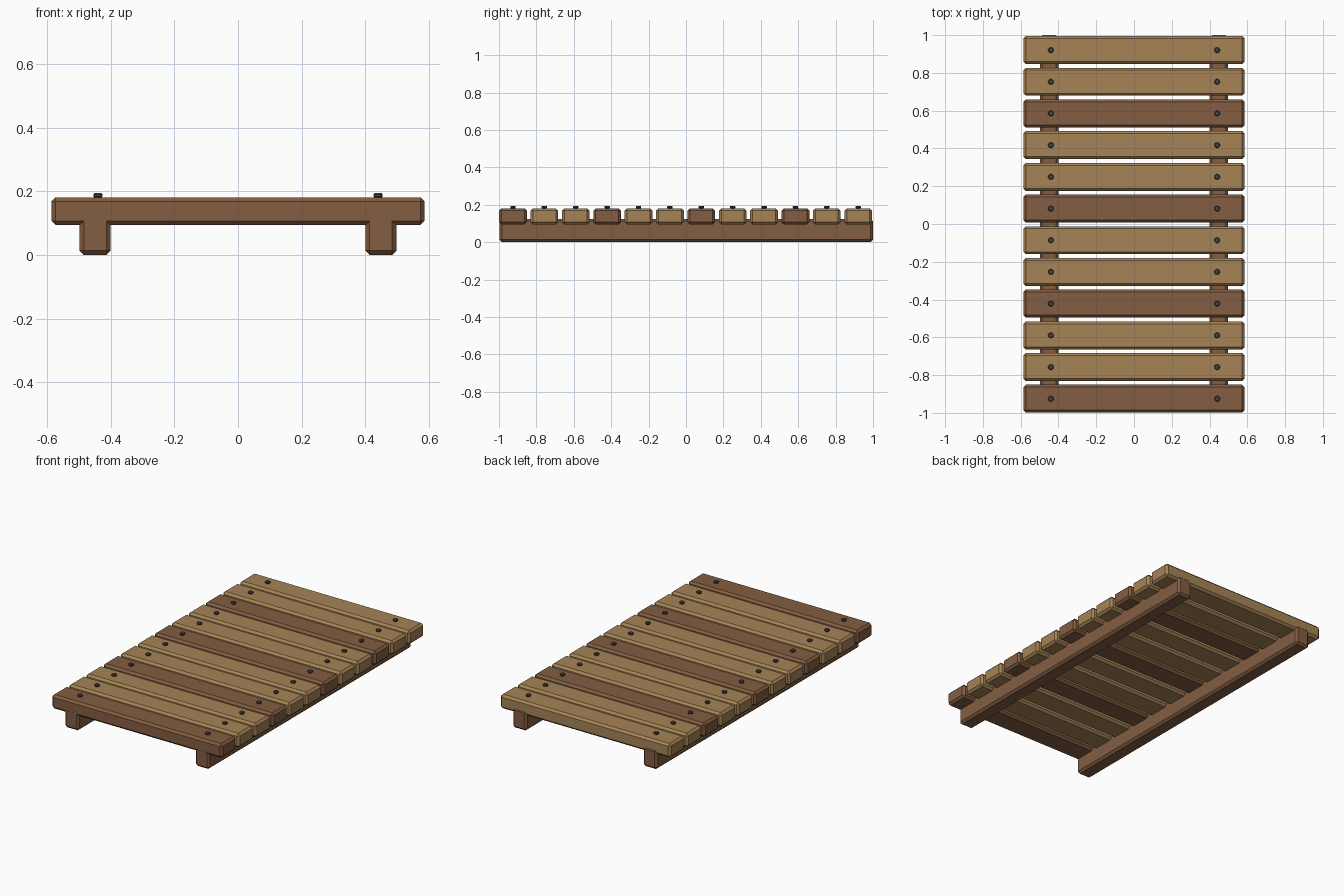
import bpy, bmesh
from mathutils import Matrix

if "Cube" in bpy.data.objects:
    bpy.data.objects.remove(bpy.data.objects["Cube"])


def material(name, rgb):
    m = bpy.data.materials.new(name)
    m.diffuse_color = (*rgb, 1)
    m.use_nodes = True
    m.node_tree.nodes["Principled BSDF"].inputs["Base Color"].default_value = m.diffuse_color
    return m


BROWN = material("brown_wood", (0.23, 0.11, 0.054))
TAN = material("tan_wood", (0.38, 0.23, 0.093))
IRON = material("dark_iron", (0.06, 0.06, 0.065))


def finish(name, bm, bevel, mat, loc):
    bmesh.ops.bevel(bm, geom=bm.edges[:], offset=bevel, segments=1,
                    profile=0.5, affect='EDGES')
    mesh = bpy.data.meshes.new(name)
    bm.to_mesh(mesh)
    bm.free()
    mesh.materials.append(mat)
    ob = bpy.data.objects.new(name, mesh)
    ob.location = loc
    bpy.context.collection.objects.link(ob)


def beam(name, size, loc, mat, bevel=0.013):
    bm = bmesh.new()
    bmesh.ops.create_cube(bm, size=1, matrix=Matrix.Diagonal((*size, 1)))
    finish(name, bm, bevel, mat, loc)


def bolt(name, loc):
    bm = bmesh.new()
    bmesh.ops.create_cone(bm, cap_ends=True, segments=8, radius1=0.016,
                          radius2=0.016, depth=0.014)
    finish(name, bm, 0.004, IRON, loc)


# Two long rails under the deck
for side, s in (("left", -1), ("right", 1)):
    beam(f"rail_{side}", (0.097, 1.998, 0.125), (s * 0.449, 0.001, 0.0625), BROWN)

# Deck planks, every third one brown, each with two bolts
COUNT, FIRST, PITCH = 12, -0.925, 0.1678
for i in range(COUNT):
    y = FIRST + i * PITCH
    beam(f"plank_{i + 1}", (1.172, 0.148, 0.087), (0, y, 0.1375),
         TAN if i % 3 else BROWN)
    for side, s in (("left", -1), ("right", 1)):
        bolt(f"bolt_{side}_{i + 1}", (s * 0.44, y, 0.187))
